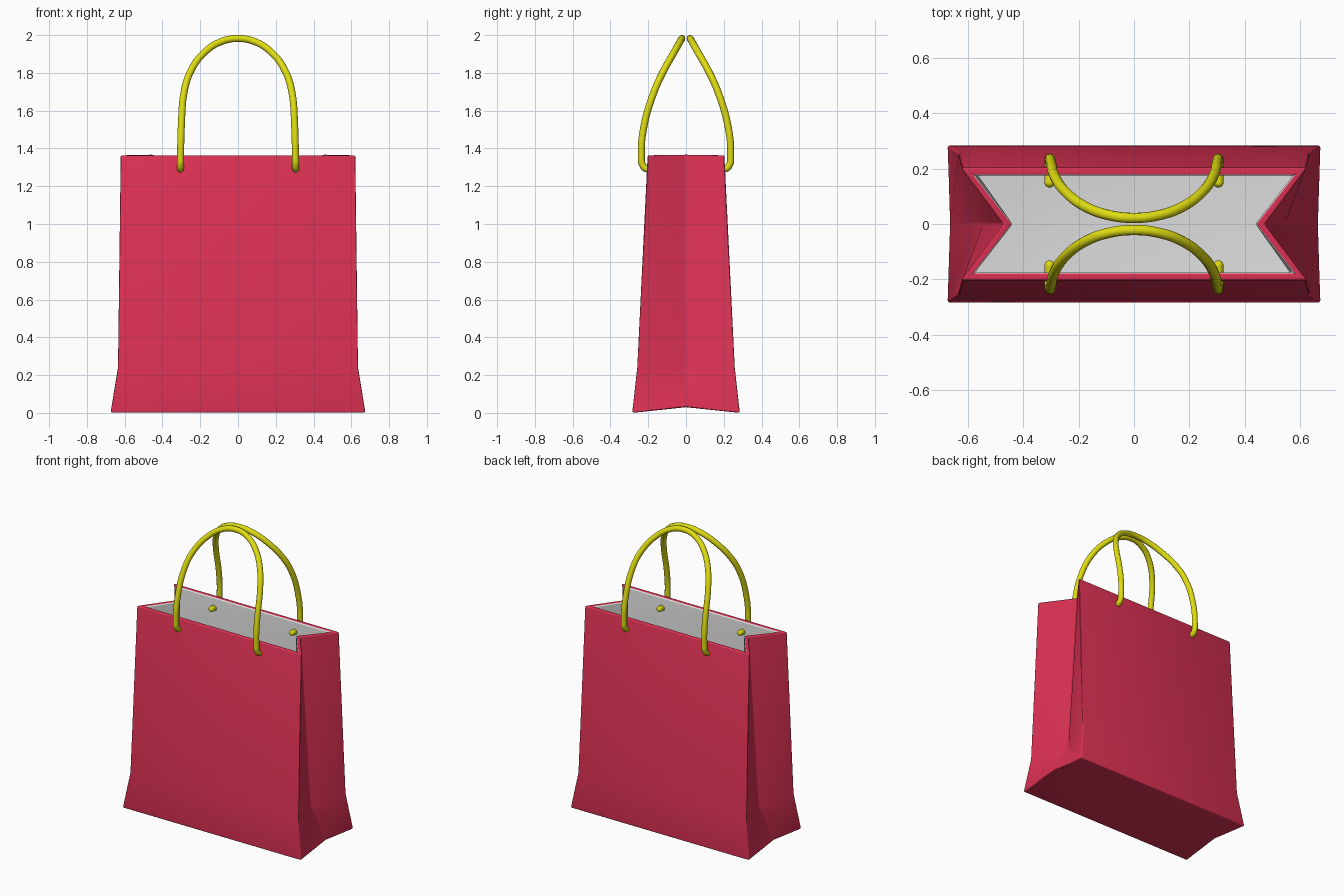
import bpy, bmesh, math
from mathutils import Vector

cube = bpy.data.objects.get("Cube")
if cube:
    bpy.data.objects.remove(cube, do_unlink=True)


def material(name, rgb):
    m = bpy.data.materials.new(name)
    m.use_nodes = True
    m.diffuse_color = (*rgb, 1)
    m.node_tree.nodes["Principled BSDF"].inputs["Base Color"].default_value = (*rgb, 1)
    return m


red = material("crimson paper", (0.70, 0.03, 0.085))
white = material("white lining", (0.72, 0.72, 0.72))
yellow = material("yellow cord", (0.74, 0.72, 0.006))


def activate(ob):
    bpy.ops.object.select_all(action="DESELECT")
    ob.select_set(True)
    bpy.context.view_layer.objects.active = ob


# Bag: corner x, corner y, corner z, gusset crease x, gusset crease z
levels = [
    (0.675, 0.285, 0.0, 0.668, 0.03),
    (0.638, 0.258, 0.24, 0.545, 0.24),
    (0.625, 0.203, 1.365, 0.472, 1.367),
]
bm = bmesh.new()
rings = []
for cx, cy, cz, gx, gz in levels:
    pts = [(-cx, -cy, cz), (cx, -cy, cz), (gx, 0, gz),
           (cx, cy, cz), (-cx, cy, cz), (-gx, 0, gz)]
    rings.append([bm.verts.new(p) for p in pts])
for low, high in zip(rings, rings[1:]):
    for i in range(6):
        j = (i + 1) % 6
        bm.faces.new((low[i], low[j], high[j], high[i]))
b = rings[0]
bm.faces.new((b[0], b[5], b[2], b[1]))
bm.faces.new((b[5], b[4], b[3], b[2]))
mesh = bpy.data.meshes.new("bag")
bm.to_mesh(mesh)
bm.free()
bag = bpy.data.objects.new("bag", mesh)
bpy.context.collection.objects.link(bag)
mesh.materials.append(red)
mesh.materials.append(white)

# Paper thickness with a white inside and softened folds
solid = bag.modifiers.new("thickness", "SOLIDIFY")
solid.thickness = 0.03
solid.offset = -1
solid.use_even_offset = True
solid.material_offset = 1
solid.material_offset_rim = 0
bevel = bag.modifiers.new("soft folds", "BEVEL")
bevel.width = 0.009
bevel.segments = 3
bevel.limit_method = "ANGLE"
bevel.angle_limit = math.radians(35)
activate(bag)
bpy.ops.object.modifier_apply(modifier="thickness")
bpy.ops.object.modifier_apply(modifier="soft folds")
bpy.ops.object.shade_smooth_by_angle(angle=math.radians(35))

# Cord handles: half path from the inner knot to the top, then mirrored
half = [(0.305, 0.15, 1.292), (0.305, 0.2, 1.29), (0.305, 0.226, 1.305),
        (0.304, 0.236, 1.37), (0.3, 0.222, 1.52), (0.285, 0.169, 1.7),
        (0.25, 0.119, 1.81), (0.18, 0.065, 1.906), (0.095, 0.033, 1.963)]
path = half + [(0, 0.022, 1.982)] + [(-x, y, z) for x, y, z in reversed(half)]
for name, side in (("front_handle", -1), ("back_handle", 1)):
    curve = bpy.data.curves.new(name, "CURVE")
    curve.dimensions = "3D"
    curve.bevel_depth = 0.0185
    curve.bevel_resolution = 4
    curve.resolution_u = 6
    curve.use_fill_caps = True
    spline = curve.splines.new("BEZIER")
    spline.bezier_points.add(len(path) - 1)
    for p, (x, y, z) in zip(spline.bezier_points, path):
        p.co = (x, y * side, z)
        p.handle_left_type = p.handle_right_type = "AUTO"
    curve.materials.append(yellow)
    handle = bpy.data.objects.new(name, curve)
    bpy.context.collection.objects.link(handle)
    activate(handle)
    bpy.ops.object.convert(target="MESH")
    bpy.ops.object.shade_smooth_by_angle(angle=math.radians(50))
    # Rounded cord ends inside the bag
    for end, sx in (("left", 1), ("right", -1)):
        x, y, z = half[0]
        bpy.ops.mesh.primitive_uv_sphere_add(
            segments=16, ring_count=8, radius=0.0185, location=(x * sx, y * side, z))
        knot = bpy.context.object
        knot.name = name + "_" + end + "_end"
        knot.data.materials.append(yellow)
        bpy.ops.object.shade_smooth()
